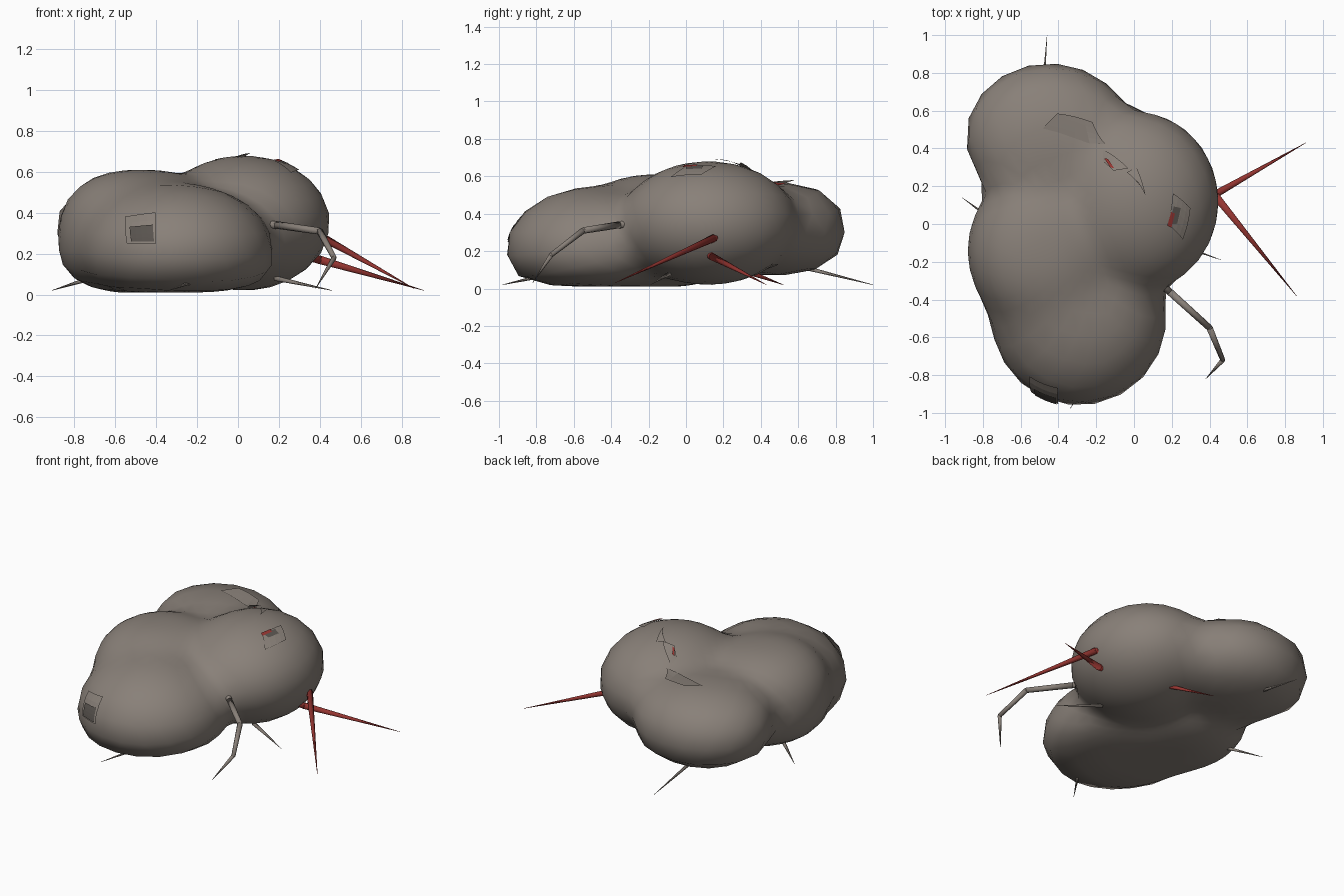
import bpy
import bmesh
import math
from mathutils import Vector

cube = bpy.data.objects.get("Cube")
if cube:
    bpy.data.objects.remove(cube, do_unlink=True)


def material(name, rgb):
    mat = bpy.data.materials.new(name)
    mat.use_nodes = True
    colour = (*rgb, 1.0)
    mat.diffuse_color = colour
    mat.node_tree.nodes["Principled BSDF"].inputs["Base Color"].default_value = colour
    return mat


STONE = material("stone grey", (0.25, 0.217, 0.19))
SHADE = material("dark grey", (0.1, 0.088, 0.078))
RED = material("dark red", (0.3, 0.035, 0.03))

# Lobes of the body: centre, plan radii, (height, power) above and below centre
LOBES = [
    (Vector((-0.45, 0.46, 0.31)), 0.44, 0.39, (0.26, 2.4), (0.24, 2.4)),    # back
    (Vector((0.03, 0.12, 0.35)), 0.42, 0.47, (0.33, 2.0), (0.33, 2.0)),     # left
    (Vector((-0.48, -0.14, 0.27)), 0.40, 0.43, (0.34, 2.4), (0.26, 2.6)),   # right
    (Vector((-0.29, -0.5, 0.21)), 0.46, 0.46, (0.33, 2.0), (0.2, 3.0)),     # front
]
CORE = Vector((-0.27, -0.05, 0.3))
BLEND = 10


def density(p):
    total = 0
    for centre, rx, ry, above, below in LOBES:
        d = p - centre
        rz, power = above if d.z > 0 else below
        flat = math.hypot(d.x / rx, d.y / ry)
        dist = (flat ** power + abs(d.z / rz) ** power) ** (1 / power)
        total += math.exp(-BLEND * (dist - 1))
    return total


def on_body(p, lift=0.0):
    """Move a point along its ray from the core onto the lobed surface."""
    ray = (Vector(p) - CORE).normalized()
    near, far = 0.0, 2.0
    for _ in range(24):
        mid = (near + far) / 2
        if density(CORE + ray * mid) > 1:
            near = mid
        else:
            far = mid
    hit = CORE + ray * (near + lift)
    hit.z = max(hit.z, 0.01)
    return hit


def finish(bm, name, mat, smooth=True):
    bmesh.ops.recalc_face_normals(bm, faces=bm.faces)
    mesh = bpy.data.meshes.new(name)
    bm.to_mesh(mesh)
    bm.free()
    mesh.materials.append(mat)
    for face in mesh.polygons:
        face.use_smooth = smooth
    obj = bpy.data.objects.new(name, mesh)
    bpy.context.collection.objects.link(obj)


def limb(name, mat, points, radii, sides=8):
    """Chain of tapered segments with rounded joints."""
    bm = bmesh.new()
    pts = [Vector(p) for p in points]
    for a, b, ra, rb in zip(pts, pts[1:], radii, radii[1:]):
        axis = b - a
        matrix = axis.to_track_quat("Z", "Y").to_matrix().to_4x4()
        matrix.translation = (a + b) / 2
        bmesh.ops.create_cone(bm, cap_ends=True, segments=sides, radius1=ra,
                              radius2=rb, depth=axis.length, matrix=matrix)
    for p, r in zip(pts[1:-1], radii[1:-1]):
        ball = bmesh.ops.create_icosphere(bm, subdivisions=1, radius=r)
        bmesh.ops.translate(bm, verts=ball["verts"], vec=p)
    finish(bm, name, mat)


def plate(name, mat, corners, lift=0.008, raised=0.0, steps=4):
    """Four-cornered patch draped over the body; its last two corners may rise."""
    a, b, c, d = (Vector(p) for p in corners)
    bm = bmesh.new()
    grid = []
    for i in range(steps + 1):
        u = i / steps
        left, right = a.lerp(d, u), b.lerp(c, u)
        grid.append([bm.verts.new(on_body(left.lerp(right, j / steps), lift + raised * u))
                     for j in range(steps + 1)])
    for lower, upper in zip(grid, grid[1:]):
        for j in range(steps):
            bm.faces.new((lower[j], lower[j + 1], upper[j + 1], upper[j]))
    finish(bm, name, mat, smooth=False)


# Lumpy body
bm = bmesh.new()
bmesh.ops.create_icosphere(bm, subdivisions=4, radius=1)
for v in bm.verts:
    v.co = on_body(CORE + v.co)
finish(bm, "body", STONE)

# Long red spikes on the left side and one under the belly
limb("red_spike_front", RED,
     [(0.32, 0.17, 0.27), (0.43, 0.15, 0.27), (0.86, -0.38, 0.03)],
     [0.012, 0.021, 0.001])
limb("red_spike_back", RED,
     [(0.28, 0.1, 0.2), (0.4, 0.14, 0.17), (0.91, 0.43, 0.02)],
     [0.015, 0.021, 0.001])
limb("red_spike_under", RED,
     [(0.12, 0.28, 0.13), (0.05, 0.33, 0.09), (-0.2, 0.52, 0.02)],
     [0.016, 0.016, 0.001])

# Jointed grey leg
limb("jointed_leg", STONE,
     [(0.08, -0.26, 0.35), (0.19, -0.36, 0.34), (0.4, -0.55, 0.31),
      (0.47, -0.72, 0.18), (0.38, -0.82, 0.03)],
     [0.019, 0.019, 0.017, 0.013, 0.001])

# Thin foot tips poking out around the base
TIPS = {
    "front_tip": ((-0.2, -0.76, 0.07), (-0.34, -0.98, 0.02)),
    "back_tip": ((-0.49, 0.6, 0.12), (-0.46, 1.0, 0.02)),
    "right_tip": ((-0.72, 0.0, 0.08), (-0.91, 0.14, 0.02)),
    "left_tip": ((0.18, -0.09, 0.08), (0.46, -0.19, 0.02)),
}
for tip_name, (root, end) in TIPS.items():
    limb(tip_name, STONE, [root, end], [0.013, 0.001], sides=6)

# Front opening with its dark hollow
plate("front_opening", STONE, [(-0.55, -0.8, 0.38), (-0.4, -0.85, 0.4),
                               (-0.4, -0.95, 0.25), (-0.54, -0.88, 0.25)], 0.01)
plate("front_hollow", SHADE, [(-0.52, -0.84, 0.33), (-0.41, -0.88, 0.34),
                              (-0.41, -0.95, 0.26), (-0.52, -0.9, 0.26)], 0.016)

# Left opening with a dark slit and a red edge
plate("left_opening", STONE, [(0.17, 0.0, 0.65), (0.2, 0.16, 0.65),
                              (0.28, 0.08, 0.6), (0.23, -0.08, 0.58)])
plate("left_slit", SHADE, [(0.185, 0.0, 0.65), (0.2, 0.09, 0.65),
                           (0.23, 0.08, 0.63), (0.215, 0.0, 0.63)], 0.012, 0, 1)
plate("left_slit_red", RED, [(0.165, -0.01, 0.65), (0.18, 0.06, 0.65),
                             (0.195, 0.05, 0.64), (0.185, -0.02, 0.64)], 0.016, 0, 1)

# Lifted flaps along the top, red beneath
plate("back_flap", STONE, [(-0.48, 0.5, 0.57), (-0.15, 0.43, 0.58),
                           (-0.22, 0.55, 0.57), (-0.4, 0.56, 0.57)], 0.008, 0.03)
plate("back_flap_red", RED, [(-0.3, 0.48, 0.57), (-0.16, 0.45, 0.58),
                             (-0.22, 0.54, 0.57), (-0.32, 0.55, 0.57)], 0.005)
plate("middle_flap", STONE, [(-0.16, 0.34, 0.62), (-0.16, 0.42, 0.6),
                             (-0.04, 0.28, 0.66), (-0.11, 0.28, 0.66)], 0.008, 0.02)
plate("middle_slit_red", RED, [(-0.16, 0.34, 0.62), (-0.14, 0.34, 0.63),
                               (-0.11, 0.285, 0.65), (-0.13, 0.285, 0.64)], 0.03, 0, 1)
plate("left_flap", STONE, [(-0.04, 0.27, 0.66), (0.02, 0.31, 0.67),
                           (0.06, 0.15, 0.69), (0.02, 0.21, 0.68)], 0.008, 0.01)
